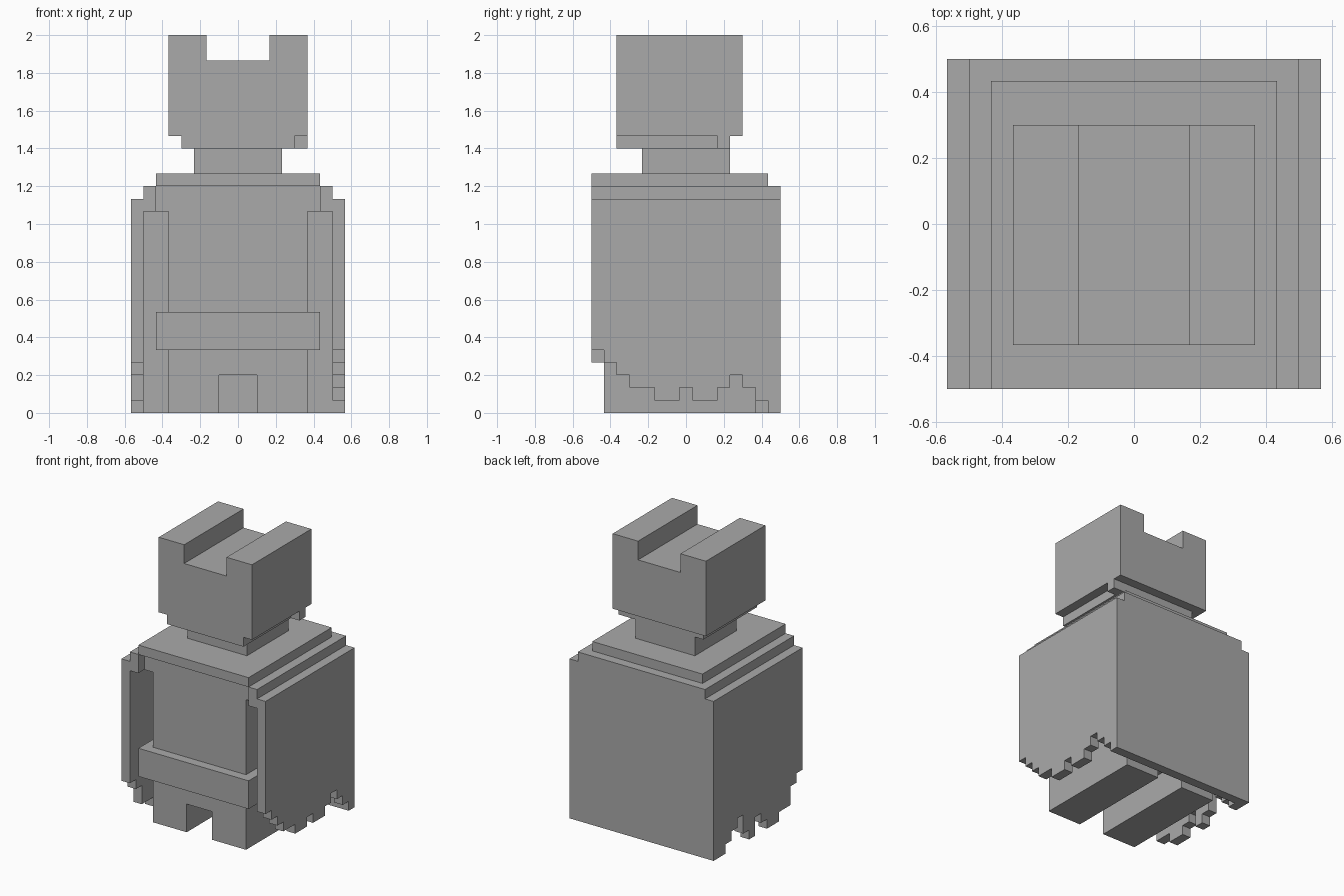
import bpy
import bmesh
from mathutils import Vector

U = 1 / 15  # size of one block

cube = bpy.data.objects.get("Cube")
if cube:
    bpy.data.objects.remove(cube, do_unlink=True)

grey = bpy.data.materials.new("plain_grey")
grey.use_nodes = True
grey.diffuse_color = (0.4, 0.4, 0.4, 1)
grey.node_tree.nodes["Principled BSDF"].inputs["Base Color"].default_value = (0.4, 0.4, 0.4, 1)


def extrude(name, outline, start, end, axis):
    """Extrude an outline of (across, z) blocks along x or y."""
    def place(a, z, d):
        return Vector((d, a, z) if axis == "x" else (a, d, z)) * U
    bm = bmesh.new()
    face = bm.faces.new([bm.verts.new(place(a, z, start)) for a, z in outline])
    moved = bmesh.ops.extrude_face_region(bm, geom=[face])["geom"]
    shift = place(0, 0, end - start)
    bmesh.ops.translate(bm, vec=shift, verts=[v for v in moved if isinstance(v, bmesh.types.BMVert)])
    bmesh.ops.recalc_face_normals(bm, faces=bm.faces)
    mesh = bpy.data.meshes.new(name)
    bm.to_mesh(mesh)
    bm.free()
    mesh.materials.append(grey)
    obj = bpy.data.objects.new(name, mesh)
    bpy.context.scene.collection.objects.link(obj)
    return obj


def box(name, x0, x1, y0, y1, z0, z1):
    return extrude(name, [(x0, z0), (x1, z0), (x1, z1), (x0, z1)], y0, y1, "y")


def mirrored(half):
    return half + [(-a, z) for a, z in reversed(half)]


# Head with a groove along the crown, jaw, corner block and neck
extrude("head", mirrored([(5.5, 22), (5.5, 30), (2.5, 30), (2.5, 28)]), -5.5, 4.5, "y")
box("jaw", -4.5, 4.5, -5.5, 3.5, 21, 22)
box("jaw_corner", 4.5, 5.5, 2.5, 3.5, 21, 22)
box("neck", -3.5, 3.5, -3.5, 3.5, 19, 21)

# Body with shoulders, and legs parted by a slot
extrude("body", mirrored([(1.5, 0), (5.5, 0), (5.5, 16), (6.5, 16), (6.5, 18)])
        [:5] + [(-6.5, 18), (-6.5, 16), (-5.5, 16), (-5.5, 0), (-1.5, 0), (-1.5, 3), (1.5, 3)],
        -6.5, 5.5, "y")
box("belt", -6.5, 6.5, -7.5, 6.5, 5, 8)

# Cloak: collar, shoulder rims, back panel
box("cloak_collar", -6.5, 6.5, -7.5, 6.5, 18, 19)
for side, name in ((1, "left"), (-1, "right")):
    xs = sorted((6.5 * side, 7.5 * side))
    box("cloak_rim_" + name, *xs, -7.5, 6.5, 16, 18)
box("cloak_back", -7.5, 7.5, 6.5, 7.5, 0, 18)
box("cloak_back_lining", -6.5, 6.5, 5.5, 6.5, 16, 18)

# Cloak sides with ragged hems, hem height per block from front to back
hems = {
    "left": (7.5, "543221121123210"),
    "right": (-8.5, "431100120132100"),
}
for name, (x, heights) in hems.items():
    outline = [(7.5, 17), (-7.5, 17)]
    last = None
    for i, digit in enumerate(heights):
        z = int(digit)
        if z != last:
            if last is not None:
                outline.append((i - 7.5, last))
            outline.append((i - 7.5, z))
        last = z
    outline.append((7.5, last))
    extrude("cloak_side_" + name, outline, x, x + 1, "x")
